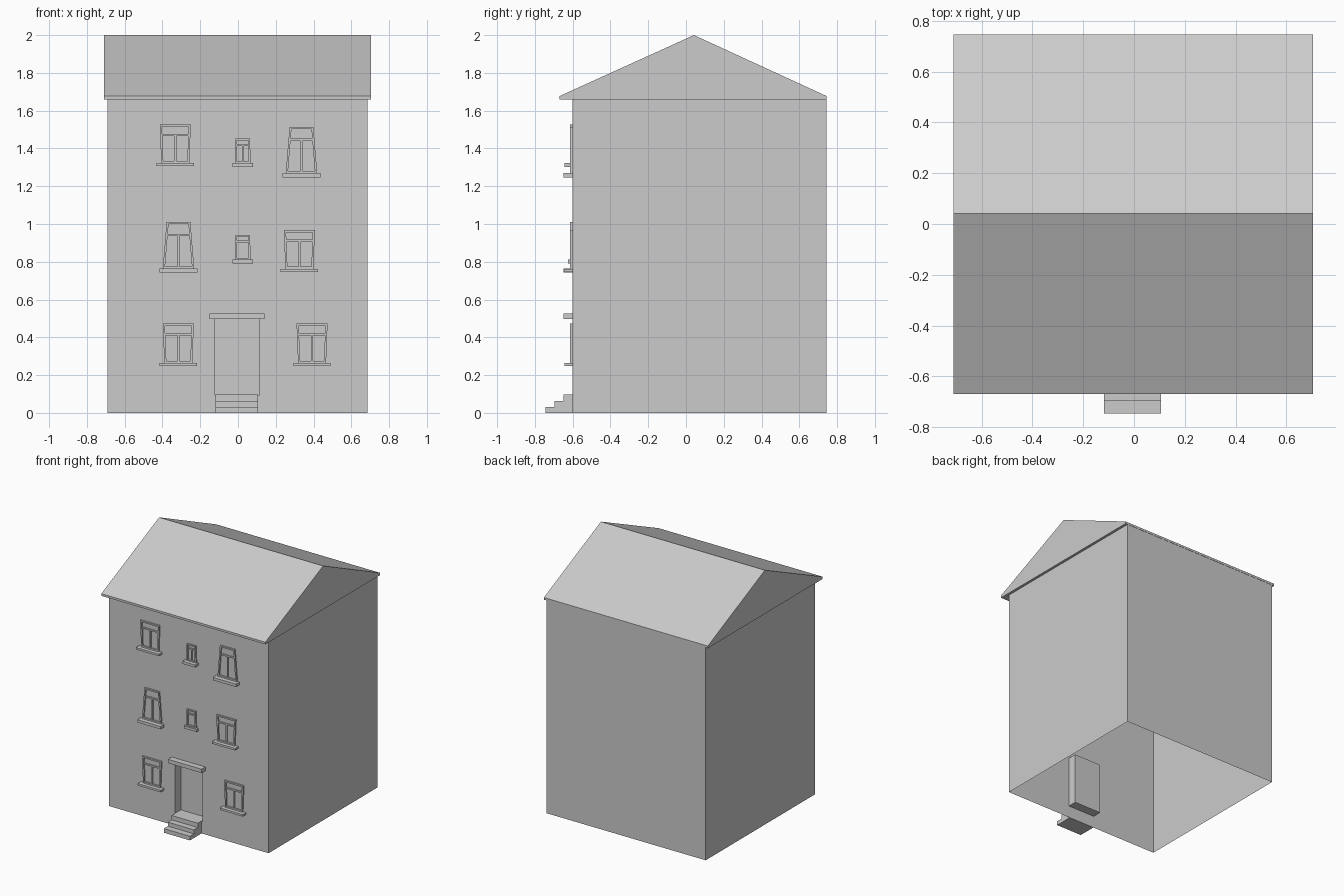
import bpy, bmesh

if "Cube" in bpy.data.objects:
    bpy.data.objects.remove(bpy.data.objects["Cube"])

FRONT, BACK = -0.602, 0.743      # wall planes
LEFT, RIGHT = -0.69, 0.685
EAVE = 1.66


def make_object(name, build):
    bm = bmesh.new()
    build(bm)
    bmesh.ops.remove_doubles(bm, verts=bm.verts, dist=1e-5)
    bmesh.ops.recalc_face_normals(bm, faces=bm.faces)
    mesh = bpy.data.meshes.new(name)
    bm.to_mesh(mesh)
    bm.free()
    obj = bpy.data.objects.new(name, mesh)
    bpy.context.collection.objects.link(obj)
    return obj


def face(bm, pts):
    bm.faces.new([bm.verts.new(p) for p in pts])


def prism(bm, profile, lo, hi, axis):
    """Extrude a 2D profile: axis 'x' takes (y, z), axis 'y' takes (x, z)."""
    def put(p, d):
        return (d, p[0], p[1]) if axis == 'x' else (p[0], d, p[1])
    a = [bm.verts.new(put(p, lo)) for p in profile]
    b = [bm.verts.new(put(p, hi)) for p in profile]
    bm.faces.new(a)
    bm.faces.new(b[::-1])
    n = len(profile)
    for i in range(n):
        j = (i + 1) % n
        bm.faces.new((a[i], b[i], b[j], a[j]))


def slab(name, x0, x1, z0, z1, y0, y1):
    return make_object(name, lambda bm: prism(
        bm, [(x0, z0), (x1, z0), (x1, z1), (x0, z1)], y0, y1, 'y'))


# Walls: open-bottomed shell with a recessed doorway
DX0, DX1, DZ0, DZ1, DY = -0.122, 0.115, 0.095, 0.497, -0.53


def walls(bm):
    xs, zs = [LEFT, DX0, DX1, RIGHT], [0, DZ0, DZ1, EAVE]
    for i in range(3):
        for k in range(3):
            y = DY if (i, k) == (1, 1) else FRONT
            face(bm, [(xs[i], y, zs[k]), (xs[i+1], y, zs[k]),
                      (xs[i+1], y, zs[k+1]), (xs[i], y, zs[k+1])])
    for x in (DX0, DX1):
        face(bm, [(x, FRONT, DZ0), (x, DY, DZ0), (x, DY, DZ1), (x, FRONT, DZ1)])
    for z in (DZ0, DZ1):
        face(bm, [(DX0, FRONT, z), (DX1, FRONT, z), (DX1, DY, z), (DX0, DY, z)])
    for x in (LEFT, RIGHT):
        face(bm, [(x, FRONT, 0), (x, BACK, 0), (x, BACK, EAVE), (x, FRONT, EAVE)])
    face(bm, [(LEFT, BACK, 0), (RIGHT, BACK, 0), (RIGHT, BACK, EAVE), (LEFT, BACK, EAVE)])


make_object("house_walls", walls)

# Gabled roof with front overhang
make_object("roof", lambda bm: prism(
    bm, [(-0.67, EAVE), (0.745, EAVE), (0.745, 1.677), (0.042, 2.0), (-0.67, 1.677)],
    -0.71, 0.705, 'x'))

# Door steps and lintel
make_object("door_steps", lambda bm: prism(
    bm, [(FRONT, 0), (-0.745, 0), (-0.745, 0.032), (-0.695, 0.032), (-0.695, 0.063),
         (-0.648, 0.063), (-0.648, 0.097), (FRONT, 0.097)], -0.118, 0.107, 'x'))
slab("door_lintel", -0.15, 0.14, 0.497, 0.527, -0.648, FRONT)


# Windows: tapered frame, transom, mullion and sill
def window(name, bottom, top, z0, z1, sill, sill_h, sill_y, mullion=True, t=0.011):
    def side(s, z):
        return bottom[s] + (top[s] - bottom[s]) * (z - z0) / (z1 - z0)

    def build(bm):
        y0 = -0.614
        for s, d in ((0, t), (1, -t)):
            prism(bm, [(bottom[s], z0), (bottom[s] + d, z0),
                       (top[s] + d, z1), (top[s], z1)], y0, FRONT, 'y')
        zt = z0 + (z1 - z0) * 0.7
        for za, y in ((z0, y0), (zt, y0 + 0.004), (z1 - t, y0)):
            zb = za + t
            prism(bm, [(side(0, za) + t, za), (side(1, za) - t, za),
                       (side(1, zb) - t, zb), (side(0, zb) + t, zb)], y, FRONT, 'y')
        if mullion:
            c = (bottom[0] + bottom[1] + top[0] + top[1]) / 4
            h = t / 2
            prism(bm, [(c - h, z0 + t), (c + h, z0 + t), (c + h, zt), (c - h, zt)],
                  y0 + 0.004, FRONT, 'y')

    make_object(name + "_frame", build)
    slab(name + "_sill", sill[0], sill[1], z0 - sill_h, z0, sill_y, FRONT)


# Square windows, slightly wider at the top
for name, cx, z0, z1 in (("window_top_left", -0.332, 1.322, 1.527),
                         ("window_middle_right", 0.325, 0.763, 0.967),
                         ("window_ground_left", -0.316, 0.265, 0.472),
                         ("window_ground_right", 0.392, 0.265, 0.472)):
    window(name, (cx - 0.074, cx + 0.074), (cx - 0.082, cx + 0.082), z0, z1,
           (cx - 0.099, cx + 0.099), 0.016, -0.643)

# Tall windows, narrowing upward
for name, cx, z0 in (("window_top_right", 0.336, 1.269),
                     ("window_middle_left", -0.315, 0.765)):
    window(name, (cx - 0.083, cx + 0.083), (cx - 0.063, cx + 0.063), z0, z0 + 0.245,
           (cx - 0.1, cx + 0.1), 0.022, -0.648)

# Small stair windows
for name, z0, sy, mul in (("stair_window_top", 1.322, -0.643, True),
                          ("stair_window_middle", 0.812, -0.625, False)):
    window(name, (-0.015, 0.066), (-0.013, 0.064), z0, z0 + 0.13,
           (-0.029, 0.08), 0.02, sy, mul, 0.009)
